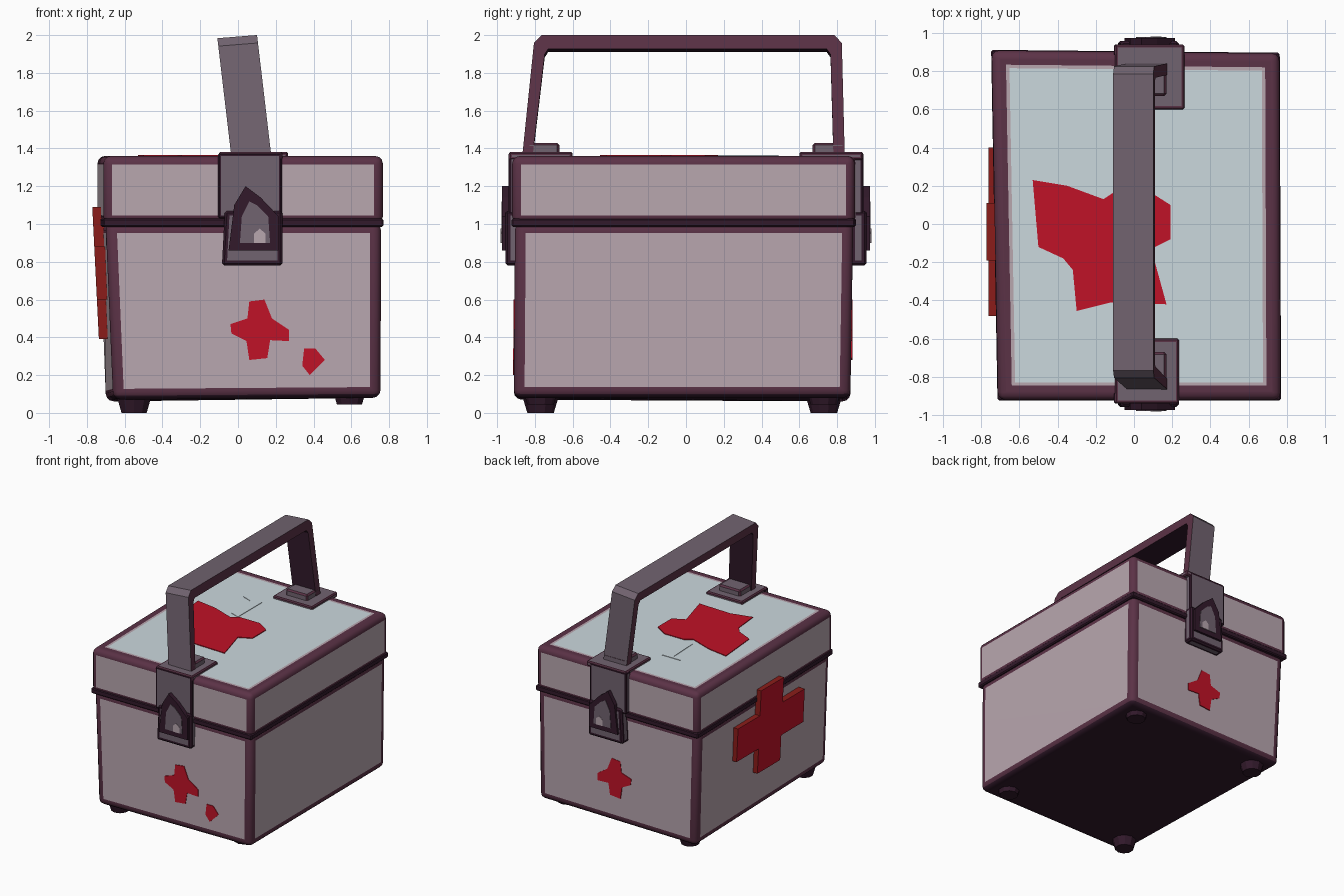
import bpy, bmesh, math
from mathutils import Vector

if "Cube" in bpy.data.objects:
    bpy.data.objects.remove(bpy.data.objects["Cube"])


def material(name, rgb):
    m = bpy.data.materials.new(name)
    m.diffuse_color = (*rgb, 1)
    m.use_nodes = True
    m.node_tree.nodes["Principled BSDF"].inputs["Base Color"].default_value = m.diffuse_color
    return m


PINK = material("dusty pink", (0.48, 0.385, 0.43))
PALE = material("pale blue grey", (0.60, 0.69, 0.73))
TRIM = material("plum trim", (0.105, 0.032, 0.062))
GREY = material("mauve grey", (0.165, 0.125, 0.16))
DARK = material("dark plum", (0.032, 0.010, 0.024))
RED = material("red", (0.53, 0.006, 0.020))
DEEP = material("deep red", (0.26, 0.012, 0.010))


def finish(bm, name, mats, smooth=False):
    bmesh.ops.recalc_face_normals(bm, faces=bm.faces[:])
    me = bpy.data.meshes.new(name)
    bm.to_mesh(me)
    bm.free()
    ob = bpy.data.objects.new(name, me)
    bpy.context.collection.objects.link(ob)
    for m in mats:
        me.materials.append(m)
    if smooth:
        bpy.ops.object.select_all(action='DESELECT')
        ob.select_set(True)
        bpy.context.view_layer.objects.active = ob
        bpy.ops.object.shade_smooth_by_angle(angle=math.radians(35))
    return ob


def block(name, lo, hi, bevel, inset, mats, segs=1, paint=None):
    """Bevelled hexahedron: edges use mats[0], inset panels use mats[1]."""
    bm = bmesh.new()
    v = [bm.verts.new(p) for p in lo + hi]
    for idx in ((3, 2, 1, 0), (4, 5, 6, 7), (0, 1, 5, 4),
                (1, 2, 6, 5), (2, 3, 7, 6), (3, 0, 4, 7)):
        bm.faces.new([v[i] for i in idx]).material_index = 1
    bmesh.ops.recalc_face_normals(bm, faces=bm.faces[:])
    bmesh.ops.bevel(bm, geom=bm.edges[:], offset=bevel, segments=segs,
                    profile=0.5, affect='EDGES', material=0)
    if inset:
        panels = [f for f in bm.faces if f.material_index == 1]
        rim = bmesh.ops.inset_individual(bm, faces=panels, thickness=inset,
                                         use_even_offset=True)["faces"]
        for f in rim:
            f.material_index = 0
    if paint:
        bm.normal_update()
        paint(bm)
    return finish(bm, name, mats, segs > 1)


def box(name, x, y, z, bevel, inset, mats):
    def ring(h):
        return [(x[0], y[0], h), (x[1], y[0], h), (x[1], y[1], h), (x[0], y[1], h)]
    return block(name, ring(z[0]), ring(z[1]), bevel, inset, mats)


def prism(name, pts, axis, near, far, mats, lean=0.0):
    """Extruded outline. Caps use mats[0], sides mats[-1]; lean tilts x with z."""
    def place(u, w, d):
        if axis == 'x':
            return (d + lean * w, u, w)
        return (u, d, w) if axis == 'y' else (u, w, d)
    bm = bmesh.new()
    a = [bm.verts.new(place(u, w, near)) for u, w in pts]
    b = [bm.verts.new(place(u, w, far)) for u, w in pts]
    bm.faces.new(a)
    bm.faces.new(b)
    n = len(pts)
    for i in range(n):
        j = (i + 1) % n
        bm.faces.new((a[i], a[j], b[j], b[i])).material_index = len(mats) - 1
    return finish(bm, name, mats)


# Lower box, with a dark underside
def paint_body(bm):
    for f in bm.faces:
        if f.normal.z < -0.5:
            f.material_index = 2


block("box_body",
      [(-0.66, -0.912, 0.07), (0.755, -0.912, 0.08), (0.75, 0.87, 0.08), (-0.70, 0.87, 0.06)],
      [(-0.70, -0.905, 1.01), (0.757, -0.905, 1.01), (0.75, 0.885, 1.01), (-0.735, 0.885, 1.01)],
      0.042, 0.015, [TRIM, PINK, DARK], 3, paint_body)


# Lid, whose top has a plum border, a thin pink lip and a pale panel
def paint_lid(bm):
    top = [f for f in bm.faces if f.material_index == 1 and f.normal.z > 0.9]
    for width, outer, inner in ((0.028, 0, 1), (0.018, 1, 2)):
        rim = bmesh.ops.inset_individual(bm, faces=top, thickness=width,
                                         use_even_offset=True)["faces"]
        for f in rim:
            f.material_index = outer
        for f in top:
            f.material_index = inner


LID = [(-0.712, -0.92), (0.767, -0.92), (0.76, 0.893), (-0.745, 0.908)]
block("lid", [(x, y, 1.0) for x, y in LID], [(x, y, 1.36) for x, y in LID],
      0.04, 0.006, [TRIM, PINK, PALE], 3, paint_lid)

# Dark seam between box and lid
block("lid_seam", [(x * 1.003, y * 1.003, 0.985) for x, y in LID],
      [(x * 1.003, y * 1.003, 1.03) for x, y in LID], 0.008, 0, [DARK, DARK])

# Feet
for i, (x, y) in enumerate(((-0.55, -0.77), (0.59, -0.77), (0.59, 0.73), (-0.55, 0.73))):
    z = 0.0 if x < 0 else 0.045
    bm = bmesh.new()
    bmesh.ops.create_cone(bm, cap_ends=True, segments=10, radius1=0.07, radius2=0.10,
                          depth=0.1)
    bmesh.ops.translate(bm, verts=bm.verts[:], vec=Vector((x, y, z + 0.05)))
    finish(bm, f"foot_{i + 1}", [DARK])

# Handle brackets and latches on the front and back
HOUSE = [(-0.05, 0.86), (0.215, 0.86), (0.215, 1.04), (0.12, 1.14), (0.04, 1.20), (-0.02, 1.10)]
RECESS = [(0.01, 0.90), (0.17, 0.90), (0.16, 1.04), (0.10, 1.10), (0.06, 1.12), (0.02, 1.04)]
GLINT = [(0.085, 0.90), (0.145, 0.90), (0.145, 0.95), (0.115, 0.975), (0.085, 0.95)]
for side, s, x1 in (("front", -1, 0.235), ("back", 1, 0.265)):
    def ys(a, b):
        return sorted((s * a, s * b))
    box(f"{side}_bracket_top", (-0.10, x1), ys(0.60, 0.938), (1.34, 1.382),
        0.008, 0.008, [TRIM, GREY])
    box(f"{side}_bracket_drop", (-0.105, 0.232), ys(0.88, 0.94), (1.03, 1.376),
        0.008, 0.008, [DARK, GREY])
    y0, y1 = ys(0.87, 0.956)
    block(f"{side}_latch_plate",
          [(-0.085, y0, 0.78), (0.235, y0, 0.78), (0.235, y1, 0.78), (-0.085, y1, 0.78)],
          [(-0.07, y0, 1.07), (0.235, y0, 1.07), (0.235, y1, 1.07), (-0.07, y1, 1.07)],
          0.012, 0.014, [DARK, GREY])
    prism(f"{side}_latch_hasp", HOUSE, 'y', s * 0.92, s * 0.974, [DARK])
    prism(f"{side}_latch_recess", RECESS, 'y', s * 0.971, s * 0.978, [GREY])
    prism(f"{side}_latch_glint", GLINT, 'y', s * 0.974, s * 0.981, [PINK])
    box(f"{side}_handle_socket", (-0.03, 0.17), ys(0.67, 0.84), (1.37, 1.43),
        0.012, 0, [TRIM, GREY])

# Carrying handle: a bent strap leaning to the left
OUTER = [(-0.865, 1.37), (-0.805, 1.95), (-0.765, 1.992), (0.785, 1.992), (0.825, 1.95), (0.84, 1.37)]
INNER = [(-0.81, 1.37), (-0.748, 1.89), (-0.73, 1.918), (0.745, 1.918), (0.765, 1.89), (0.78, 1.37)]
bm = bmesh.new()


def strap_row(points, half):
    return [bm.verts.new((0.068 + half - 0.118 * (z - 1.38), y, z + half * 0.08))
            for y, z in points]


ol, orr = strap_row(OUTER, -0.105), strap_row(OUTER, 0.105)
il, ir = strap_row(INNER, -0.105), strap_row(INNER, 0.105)
for i in range(5):
    for k, (a, b) in enumerate(((ol, orr), (il, ir), (ol, il), (orr, ir))):
        bm.faces.new((a[i], a[i + 1], b[i + 1], b[i])).material_index = min(k, 2)
for i in (0, 5):
    bm.faces.new((ol[i], orr[i], ir[i], il[i]))
finish(bm, "handle", [GREY, DARK, TRIM])

# Painted red marks on the front, back and lid
CROSS = [(0.06, 0.59), (0.14, 0.60), (0.18, 0.50), (0.27, 0.44), (0.27, 0.38), (0.17, 0.385),
         (0.155, 0.29), (0.06, 0.28), (0.045, 0.38), (-0.035, 0.42), (-0.04, 0.47), (0.05, 0.50)]
prism("front_cross", CROSS, 'y', -0.914, -0.905, [RED])
prism("back_cross", [(x - 0.07, z) for x, z in CROSS], 'y', 0.872, 0.881, [RED])
prism("front_spot", [(0.35, 0.34), (0.41, 0.34), (0.46, 0.28), (0.38, 0.20), (0.34, 0.25)],
      'y', -0.915, -0.906, [RED])
prism("lid_cross", [(-0.53, 0.23), (-0.35, 0.20), (-0.16, 0.13), (-0.10, 0.17), (0.08, 0.17),
                    (0.19, 0.10), (0.19, -0.08), (0.09, -0.13), (0.17, -0.42), (-0.12, -0.41),
                    (-0.30, -0.455), (-0.32, -0.24), (-0.37, -0.18), (-0.50, -0.12)],
      'z', 1.357, 1.366, [RED])
prism("lid_tab", [(-0.29, 0.49), (-0.12, 0.49), (-0.12, 0.17), (-0.20, 0.20), (-0.21, 0.46)],
      'z', 1.357, 1.364, [PALE])

# Raised cross on the left side
c, w, r, zc, h, v = -0.04, 0.15, 0.44, 0.74, 0.14, 0.35
BIG = [(c - w, zc + v), (c + w, zc + v), (c + w, zc + h), (c + r, zc + h), (c + r, zc - h),
       (c + w, zc - h), (c + w, zc - v), (c - w, zc - v), (c - w, zc - h), (c - r, zc - h),
       (c - r, zc + h), (c - w, zc + h)]
prism("side_cross", BIG, 'x', -0.717, -0.64, [RED, DEEP], lean=-0.05)
